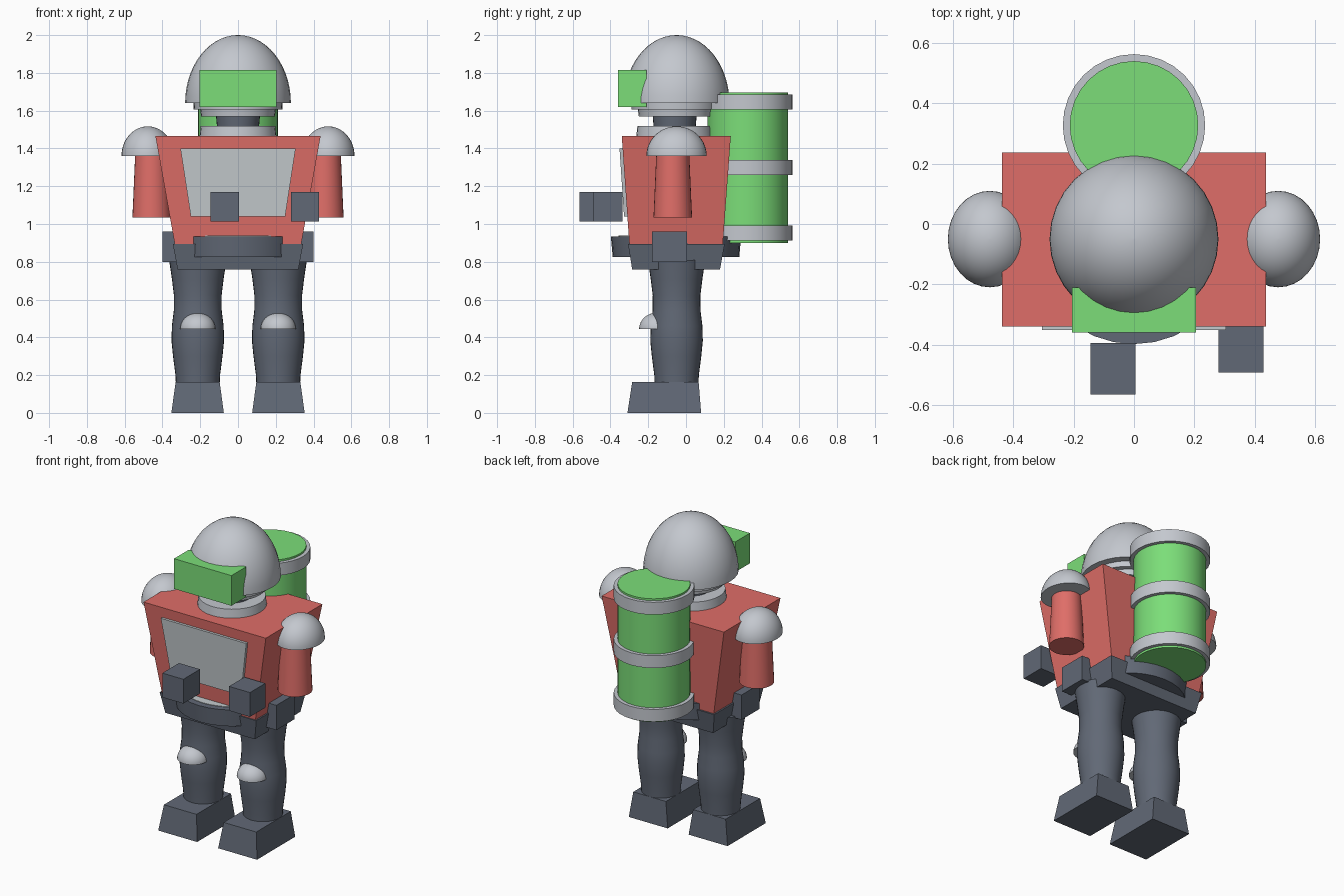
import bpy
import bmesh
import math

cube = bpy.data.objects.get("Cube")
if cube:
    bpy.data.objects.remove(cube, do_unlink=True)


def material(name, rgb):
    m = bpy.data.materials.new(name)
    m.use_nodes = True
    m.diffuse_color = (*rgb, 1)
    m.node_tree.nodes["Principled BSDF"].inputs["Base Color"].default_value = (*rgb, 1)
    return m


red = material("red", (0.74, 0.155, 0.138))
green = material("green", (0.20, 0.73, 0.19))
dark = material("dark slate", (0.12, 0.14, 0.18))
silver = material("silver", (0.55, 0.575, 0.62))
panel = material("panel grey", (0.56, 0.60, 0.62))


def finish(name, bm, mat, smooth=False):
    bmesh.ops.recalc_face_normals(bm, faces=bm.faces)
    mesh = bpy.data.meshes.new(name)
    bm.to_mesh(mesh)
    bm.free()
    mesh.materials.append(mat)
    ob = bpy.data.objects.new(name, mesh)
    bpy.context.collection.objects.link(ob)
    if smooth:
        bpy.ops.object.select_all(action="DESELECT")
        ob.select_set(True)
        bpy.context.view_layer.objects.active = ob
        bpy.ops.object.shade_smooth_by_angle(angle=math.radians(35))
    return ob


def block(name, mat, z0, z1, low, high=None):
    """Tapered box; low and high are (x0, x1, y0, y1) at heights z0 and z1."""
    bm = bmesh.new()
    rings = []
    for z, (x0, x1, y0, y1) in ((z0, low), (z1, high or low)):
        rings.append([bm.verts.new((x, y, z))
                      for x, y in ((x0, y0), (x1, y0), (x1, y1), (x0, y1))])
    for ring in rings:
        bm.faces.new(ring)
    for i in range(4):
        j = (i + 1) % 4
        bm.faces.new((rings[0][i], rings[0][j], rings[1][j], rings[1][i]))
    return finish(name, bm, mat)


def lathe(name, mat, x, y, profile, squash=1.0, n=32):
    """Closed round solid from a bottom-to-top (radius, z) profile."""
    bm = bmesh.new()
    rings = []
    for r, z in profile:
        rings.append([bm.verts.new((x + r * math.cos(math.tau * i / n),
                                    y + r * squash * math.sin(math.tau * i / n), z))
                      for i in range(n)])
    for a, b in zip(rings, rings[1:]):
        for i in range(n):
            j = (i + 1) % n
            bm.faces.new((a[i], a[j], b[j], b[i]))
    bm.faces.new(rings[0])
    bm.faces.new(rings[-1])
    bmesh.ops.remove_doubles(bm, verts=bm.verts, dist=0.00001)
    return finish(name, bm, mat, True)


def dome(name, mat, x, y, z, r, height, squash=1.0):
    steps = 14
    angles = [math.pi / 2 * i / steps for i in range(steps)] + [math.pi / 2 - 0.01]
    profile = [(r * math.cos(a), z + height * math.sin(a)) for a in angles]
    return lathe(name, mat, x, y, profile, squash)


# Head and neck
dome("helmet", silver, 0, -0.05, 1.64, 0.28, 0.36)
block("visor", green, 1.62, 1.815, (-0.205, 0.205, -0.36, -0.21))
lathe("helmet_collar", silver, 0, -0.055,
      [(0.195, 1.57), (0.20, 1.605), (0.233, 1.605), (0.235, 1.64)])
lathe("neck", dark, 0, -0.06, [(0.11, 1.50), (0.117, 1.58)])
lathe("neck_base", silver, 0, -0.06, [(0.205, 1.45), (0.197, 1.52)])

# Torso, chest panel and belt
block("torso", red, 0.895, 1.465, (-0.335, 0.335, -0.30, 0.195), (-0.437, 0.437, -0.34, 0.237))
block("chest_panel", panel, 1.04, 1.40, (-0.25, 0.25, -0.328, -0.28), (-0.305, 0.305, -0.352, -0.30))
block("pelvis", dark, 0.76, 0.895, (-0.32, 0.32, -0.285, 0.18), (-0.345, 0.345, -0.307, 0.205))
lathe("belt", dark, 0, -0.053, [(0.335, 0.825), (0.345, 0.935)])
lathe("belt_top_plate", panel, 0, -0.053, [(0.305, 0.934), (0.305, 0.938)])

# Limbs
for side, s in (("left", 1), ("right", -1)):
    def mirrored(x0, x1, y0, y1):
        return (min(s * x0, s * x1), max(s * x0, s * x1), y0, y1)

    dome(side + "_shoulder", silver, s * 0.478, -0.05, 1.36, 0.139, 0.157, 1.15)
    lathe(side + "_arm", red, s * 0.457, -0.07, [(0.102, 1.035), (0.086, 1.40)])
    block(side + "_hip_box", dark, 0.80, 0.96, mirrored(0.30, 0.40, -0.18, 0.005))
    lathe(side + "_leg", dark, s * 0.213, -0.05,
          [(0.115, 0.13), (0.118, 0.20), (0.131, 0.30), (0.139, 0.38), (0.137, 0.46),
           (0.127, 0.54), (0.126, 0.62), (0.137, 0.71), (0.152, 0.81)])
    dome(side + "_knee", silver, s * 0.213, -0.155, 0.445, 0.093, 0.085)
    block(side + "_foot", dark, 0, 0.163,
          mirrored(0.075, 0.353, -0.31, 0.08), mirrored(0.097, 0.33, -0.285, 0.067))

# Forward hands, one reaching further than the other
block("right_hand", dark, 1.013, 1.17, (-0.145, 0.005, -0.565, -0.395))
block("left_hand", dark, 1.013, 1.17, (0.28, 0.43, -0.492, -0.335))

# Back tank with three bands
lathe("tank", green, 0, 0.327, [(0.213, 0.90), (0.213, 1.697)])
for label, z in (("lower", 0.913), ("middle", 1.26), ("upper", 1.605)):
    lathe(label + "_tank_band", silver, 0, 0.327, [(0.236, z), (0.236, z + 0.08)])
